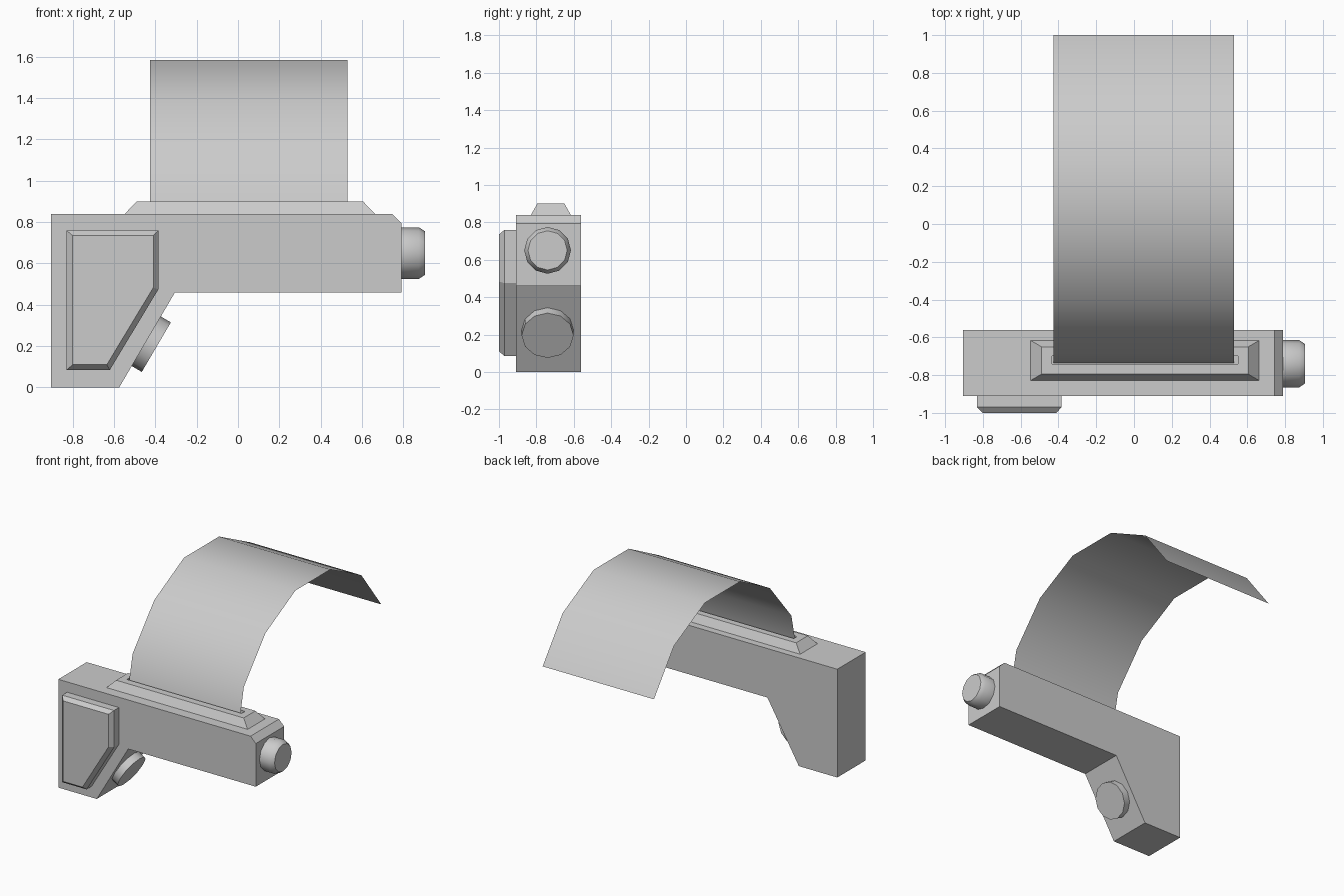
import bpy, bmesh, math
from mathutils import Vector

if "Cube" in bpy.data.objects:
    bpy.data.objects.remove(bpy.data.objects["Cube"])


def loft(name, loops, smooth=False, closed=True):
    """Skin a series of matching closed (or open) loops, capping closed ones."""
    bm = bmesh.new()
    rings = [[bm.verts.new(p) for p in loop] for loop in loops]
    n = len(rings[0])
    for a, b in zip(rings, rings[1:]):
        for i in range(n if closed else n - 1):
            j = (i + 1) % n
            bm.faces.new((a[i], a[j], b[j], b[i]))
    if closed:
        bm.faces.new(rings[0])
        bm.faces.new(rings[-1])
    bmesh.ops.recalc_face_normals(bm, faces=bm.faces)
    mesh = bpy.data.meshes.new(name)
    bm.to_mesh(mesh)
    bm.free()
    obj = bpy.data.objects.new(name, mesh)
    bpy.context.collection.objects.link(obj)
    if smooth:
        bpy.context.view_layer.objects.active = obj
        obj.select_set(True)
        bpy.ops.object.shade_smooth_by_angle(angle=math.radians(35))
        obj.select_set(False)
    return obj


def front_outline(points, y):
    return [(x, y, z) for x, z in points]


def rectangle(x0, x1, y0, y1, z):
    return [(x0, y0, z), (x1, y0, z), (x1, y1, z), (x0, y1, z)]


def knob(name, base, axis, sections, sides=12):
    """Round knob: sections are (distance along axis, radius)."""
    base, axis = Vector(base), Vector(axis).normalized()
    u = Vector((0, 1, 0))
    v = axis.cross(u)
    turns = [2 * math.pi * i / sides for i in range(sides)]
    return loft(name, [[base + axis * d + (u * math.cos(t) + v * math.sin(t)) * r
                        for t in turns] for d, r in sections], smooth=True)


# Main housing with angled leg
body = [(-0.905, 0), (-0.575, 0), (-0.305, 0.46), (0.79, 0.46),
        (0.79, 0.795), (0.745, 0.84), (-0.905, 0.84)]
loft("housing", [front_outline(body, -0.91), front_outline(body, -0.562)])

# Raised front panel with bevelled rim
outer = [(-0.83, 0.085), (-0.62, 0.085), (-0.385, 0.475), (-0.385, 0.76), (-0.83, 0.76)]
inner = [(-0.80, 0.11), (-0.635, 0.11), (-0.41, 0.483), (-0.41, 0.735), (-0.80, 0.735)]
loft("front_panel", [front_outline(outer, -0.905), front_outline(outer, -0.97),
                     front_outline(inner, -1.0)])

# Sloped mounting plate with a slot for the strap
loft("strap_mount", [rectangle(-0.55, 0.665, -0.83, -0.615, 0.838),
                     rectangle(-0.49, 0.605, -0.795, -0.65, 0.90),
                     rectangle(-0.435, 0.55, -0.74, -0.70, 0.90),
                     rectangle(-0.435, 0.55, -0.74, -0.70, 0.85)])

# Curved strap, a single thin sheet
arc = [(-0.735, 0.85), (-0.685, 1.08), (-0.42, 1.395), (-0.055, 1.585),
       (0.375, 1.585), (0.755, 1.395), (1.0, 1.075)]
loft("strap", [[(x, y, z) for y, z in arc] for x in (-0.425, 0.53)],
     smooth=True, closed=False)

# End knob and angled button
knob("end_knob", (0.78, -0.74, 0.65), (1, 0, 0),
     [(0, 0.125), (0.095, 0.125), (0.125, 0.105)])
knob("angled_button", (-0.453, -0.74, 0.229), (0.862, 0, -0.506),
     [(0, 0.139), (0.067, 0.139)])
